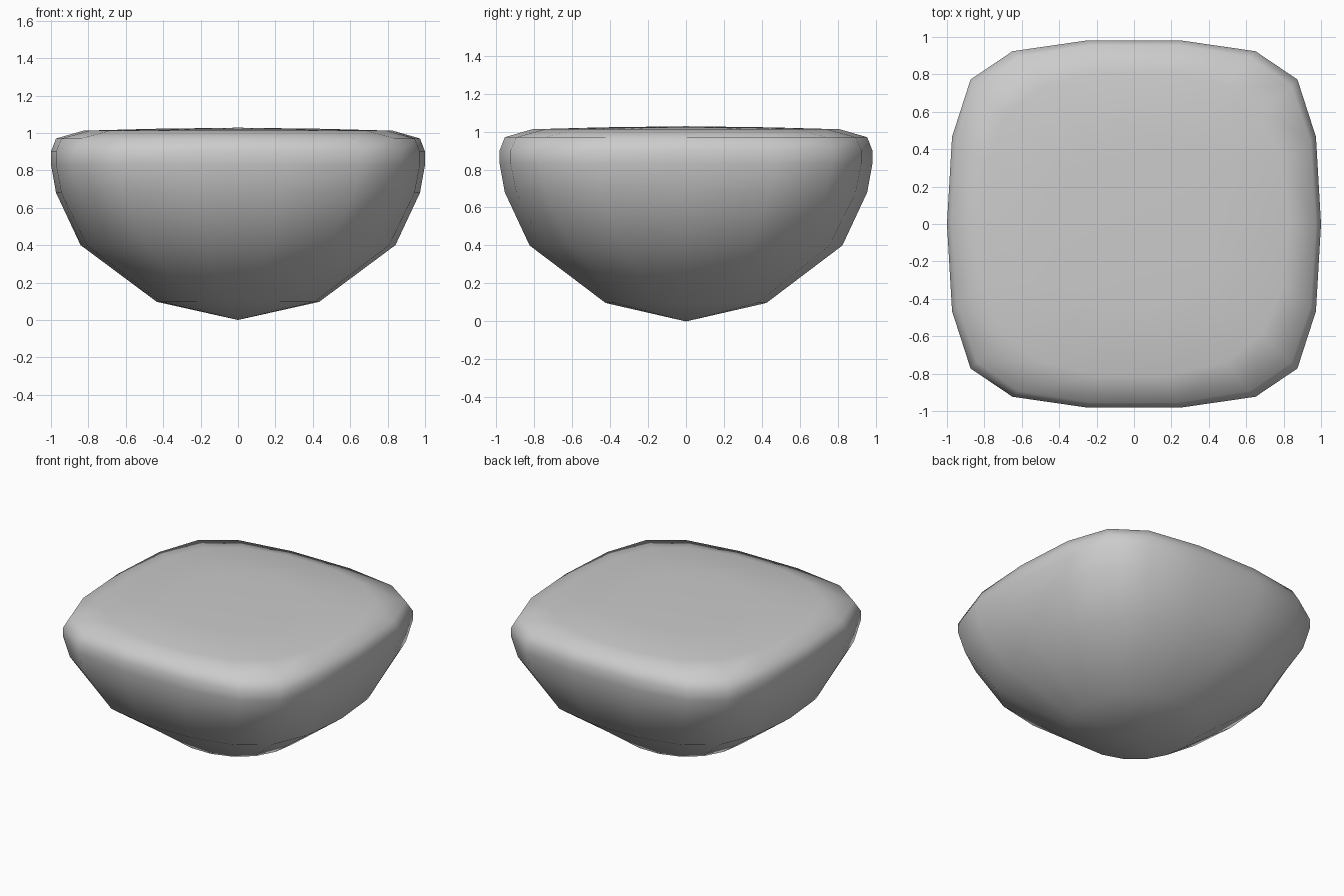
import bpy, bmesh, math

if "Cube" in bpy.data.objects:
    bpy.data.objects.remove(bpy.data.objects["Cube"])

SEGMENTS = 18
# (radius before squaring, height) from the bottom up
RINGS = [(0.312, 0.097), (0.72, 0.40), (0.94, 0.68), (1.0, 0.83),
         (1.0, 0.90), (0.94, 0.97), (0.70, 1.012), (0.33, 1.022)]


def square(u, k=1.23):
    # Swells a round coordinate towards a box shape
    return math.tanh(k * u) / math.tanh(k)


bm = bmesh.new()
bottom = bm.verts.new((0, 0, 0))
top = bm.verts.new((0, 0, 1.028))
loops = []
for r, z in RINGS:
    loop = []
    for i in range(SEGMENTS):
        a = 2 * math.pi * i / SEGMENTS
        loop.append(bm.verts.new((square(r * math.cos(a)),
                                  0.988 * square(r * math.sin(a)), z)))
    loops.append(loop)

# Skin of the cushion: end fans and bands of quads
for i in range(SEGMENTS):
    j = (i + 1) % SEGMENTS
    bm.faces.new((bottom, loops[0][j], loops[0][i]))
    bm.faces.new((top, loops[-1][i], loops[-1][j]))
    for lo, hi in zip(loops, loops[1:]):
        bm.faces.new((lo[i], lo[j], hi[j], hi[i]))
bmesh.ops.recalc_face_normals(bm, faces=bm.faces)
for f in bm.faces:
    f.smooth = True

mesh = bpy.data.meshes.new("rounded_cushion")
bm.to_mesh(mesh)
bm.free()
cushion = bpy.data.objects.new("rounded_cushion", mesh)
bpy.context.collection.objects.link(cushion)
